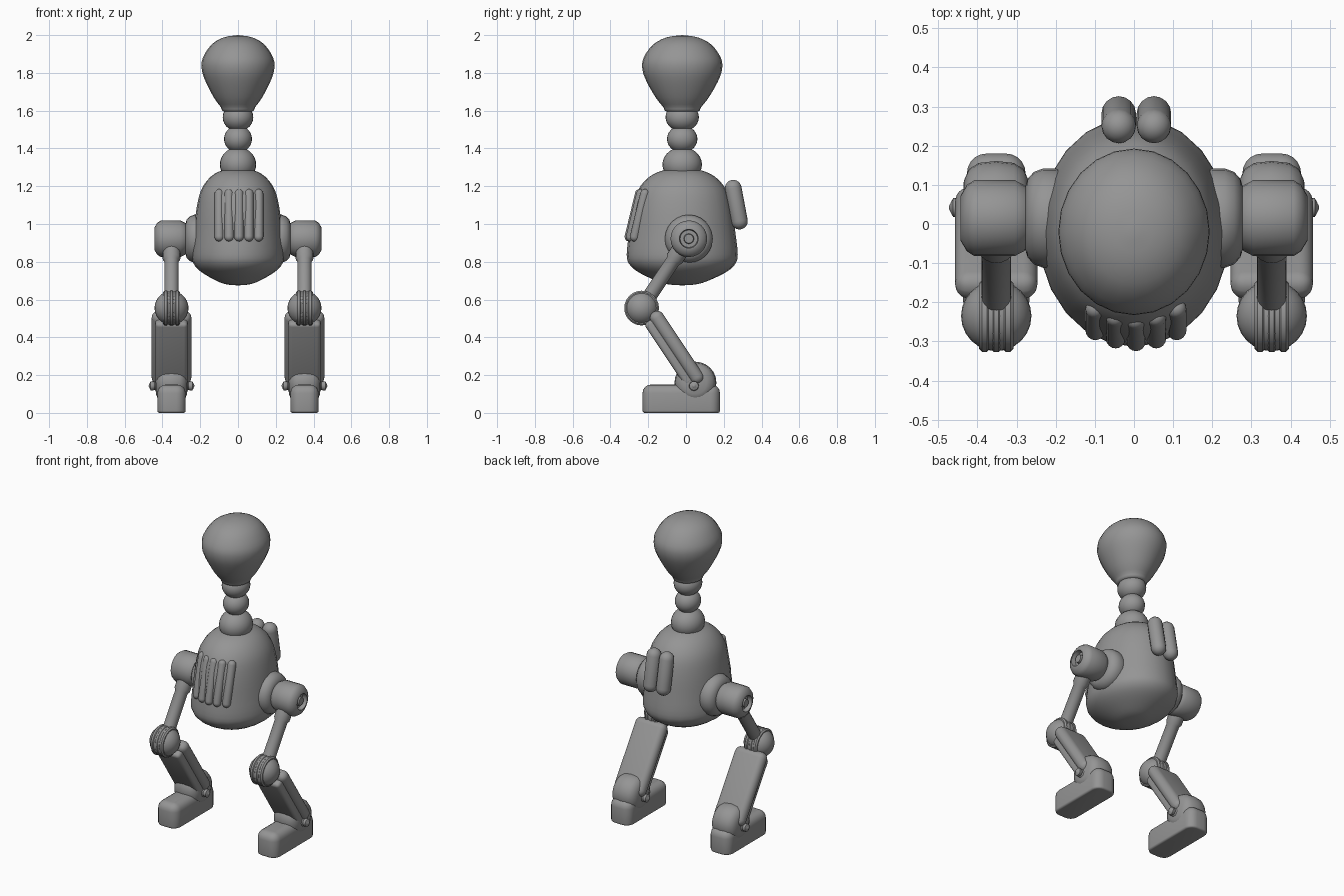
import bpy, bmesh, math
from mathutils import Matrix, Vector

cube = bpy.data.objects.get("Cube")
if cube:
    bpy.data.objects.remove(cube, do_unlink=True)

grey = bpy.data.materials.new("plain grey")
grey.use_nodes = True
GREY = (0.3, 0.3, 0.3, 1)
grey.diffuse_color = GREY
grey.node_tree.nodes["Principled BSDF"].inputs["Base Color"].default_value = GREY

LEG_X = 0.352
CENTRE_Y = -0.02


def finish(name, bm, matrix=Matrix(), mirror=False, angle=40):
    """Turn a bmesh into a smooth shaded object, optionally mirrored in x."""
    bm.transform(matrix)
    bmesh.ops.recalc_face_normals(bm, faces=bm.faces)
    mesh = bpy.data.meshes.new(name)
    bm.to_mesh(mesh)
    bm.free()
    mesh.materials.append(grey)
    obj = bpy.data.objects.new(name, mesh)
    bpy.context.collection.objects.link(obj)
    bpy.ops.object.select_all(action='DESELECT')
    obj.select_set(True)
    bpy.context.view_layer.objects.active = obj
    bpy.ops.object.shade_smooth_by_angle(angle=math.radians(angle))
    if mirror:
        obj.modifiers.new("mirror", 'MIRROR').use_mirror_merge = False
    return obj


def curve_through(points, steps=3):
    """Catmull-Rom curve through profile points."""
    p = [Vector(q) for q in points]
    p = [p[0]] + p + [p[-1]]
    out = []
    for a, b, c, d in zip(p, p[1:], p[2:], p[3:]):
        for i in range(steps):
            t = i / steps
            out.append(0.5 * (2 * b + (c - a) * t + (2 * a - 5 * b + 4 * c - d) * t ** 2
                              + (3 * b - a - 3 * c + d) * t ** 3))
    return out + [p[-1]]


def lathe(name, profile, matrix=Matrix(), sides=24, **kw):
    """Spin a (radius, height) profile about z."""
    bm = bmesh.new()
    verts = [bm.verts.new((max(r, 0), 0, z)) for r, z in profile]
    edges = [bm.edges.new(pair) for pair in zip(verts, verts[1:])]
    bmesh.ops.spin(bm, geom=verts + edges, cent=(0, 0, 0), axis=(0, 0, 1),
                   angle=math.tau, steps=sides, use_duplicate=False)
    bmesh.ops.remove_doubles(bm, verts=bm.verts, dist=0.0005)
    return finish(name, bm, matrix, **kw)


def along(a, b):
    """Matrix putting z along the line from a to b, starting at a."""
    a, b = Vector(a), Vector(b)
    return Matrix.Translation(a) @ (b - a).to_track_quat('Z', 'Y').to_matrix().to_4x4()


def capsule(name, a, b, r, sides=16, **kw):
    length = (Vector(b) - Vector(a)).length
    arc = [math.pi / 2 * i / 5 for i in range(6)]
    low = [(r * math.sin(t), -r * math.cos(t)) for t in arc]
    high = [(r * math.cos(t), length + r * math.sin(t)) for t in arc]
    return lathe(name, low + high, along(a, b), sides, **kw)


def ball(name, centre, size, **kw):
    bm = bmesh.new()
    bmesh.ops.create_uvsphere(bm, u_segments=24, v_segments=14, radius=1)
    return finish(name, bm, Matrix.Translation(centre) @ Matrix.Diagonal((*size, 1)), **kw)


def rounded_box(name, size, matrix, radius, mirror=True):
    bm = bmesh.new()
    bmesh.ops.create_cube(bm, size=1, matrix=Matrix.Diagonal((*size, 1)))
    bmesh.ops.bevel(bm, geom=bm.edges[:], offset=radius, segments=5, profile=0.5,
                    affect='EDGES', clamp_overlap=True)
    return finish(name, bm, matrix, mirror)


# Body, neck and head are lathed, slightly deeper than wide
oval = Matrix.Translation((0, CENTRE_Y, 0))
lathe("body", curve_through([(0, 0.675), (0.07, 0.682), (0.135, 0.71), (0.2, 0.75), (0.235, 0.79),
                             (0.245, 0.84), (0.235, 0.95), (0.22, 1.08), (0.195, 1.18),
                             (0.145, 1.25), (0.08, 1.285), (0, 1.295)]),
      oval @ Matrix.Diagonal((1, 1.2, 1, 1)), 24)
for part, z, r, h in (("lower", 1.315, 0.096, 0.092), ("middle", 1.45, 0.074, 0.072),
                      ("upper", 1.565, 0.081, 0.075)):
    ball(f"{part}_neck_ball", (0, CENTRE_Y, z), (r, r * 1.09, h))
lathe("head", curve_through([(0, 1.59), (0.075, 1.595), (0.092, 1.62), (0.128, 1.67), (0.172, 1.755),
                             (0.192, 1.82), (0.186, 1.88), (0.14, 1.95), (0.075, 1.988), (0, 2)]),
      oval @ Matrix.Diagonal((1, 1.1, 1, 1)), 24)

# Row of chest tubes and the pair of back tanks
for i in range(-2, 3):
    x, back = 0.005 + 0.052 * i, 0.007 * i * i
    capsule(f"chest_tube_{i + 3}", (x, -0.30 + back, 0.932), (x, -0.245 + back, 1.16), 0.025)
for side, x in (("left", 0.051), ("right", -0.039)):
    capsule(f"{side}_back_tank", (x, 0.283, 1.015), (x, 0.25, 1.19), 0.044)

# Shoulder-like hips with a socketed outer end
hip = along((0, 0.015, 0.922), (1, 0.015, 0.922))
lathe("hip_disc", [(0, 0.15), (0.115, 0.17), (0.127, 0.2), (0.127, 0.232), (0.118, 0.256),
                   (0.1, 0.272), (0.08, 0.278), (0, 0.278)], hip, mirror=True)
lathe("hip_drum", [(0, 0.265), (0.075, 0.27), (0.085, 0.282), (0.097, 0.305), (0.097, 0.408),
                   (0.085, 0.427), (0.058, 0.443), (0.05, 0.443), (0.046, 0.415), (0.027, 0.415),
                   (0.024, 0.436), (0, 0.436)], hip, mirror=True, angle=35)

# Upper leg rod with a collar
hip_end, knee = Vector((LEG_X, -0.005, 0.9)), Vector((LEG_X, -0.235, 0.555))
rod = (knee - hip_end).length
lathe("upper_leg", [(0, 0), (0.047, 0), (0.047, 0.1), (0.038, 0.115), (0.038, rod), (0, rod)],
      along(hip_end, knee), 20, mirror=True)

# Knee ball with three raised bands
ball("knee", knee, (0.09, 0.09, 0.09), mirror=True)
for i in (-1, 0, 1):
    lathe(f"knee_band_{i + 2}", [(0, -0.016), (0.084, -0.014), (0.092, -0.006), (0.092, 0.006),
                                 (0.084, 0.014), (0, 0.016)],
          along(knee + Vector((0.03 * i, 0, 0)), knee + Vector((0.03 * i + 1, 0, 0))),
          mirror=True)

# Lower leg: broad rounded shin, front plate and side rails
shin = (Matrix.Translation((LEG_X, -0.065, 0.335))
        @ Matrix.Rotation(math.atan2(0.2, 0.3), 4, 'X'))
rounded_box("shin", (0.21, 0.075, 0.45), shin @ Matrix.Translation((0, 0.02, 0)), 0.036)
rounded_box("shin_front_plate", (0.17, 0.07, 0.4),
            shin @ Matrix.Translation((0, -0.022, 0)), 0.02)

# Ankle drum, axle and bolts
ankle = Vector((LEG_X, 0.05, 0.16))
lathe("ankle", [(0, -0.085), (0.06, -0.083), (0.09, -0.07), (0.106, -0.045), (0.111, 0),
                (0.106, 0.045), (0.09, 0.07), (0.06, 0.083), (0, 0.085)],
      along(ankle, ankle + Vector((1, 0, 0))), mirror=True)
axle = Vector((LEG_X, 0.042, 0.143))
for end in (-1, 1):
    tip = axle + Vector((end * 0.105, 0, 0))
    capsule(f"ankle_axle_{end + 2}", axle, tip, 0.016, mirror=True)
    lathe(f"ankle_bolt_{end + 2}", [(0, 0), (0.034, 0), (0.028, 0.012), (0.02, 0.02), (0.025, 0.028),
                                    (0.024, 0.04), (0.012, 0.047), (0, 0.048)],
          along(axle + Vector((end * 0.07, 0, 0)), tip), 16, mirror=True)

# Foot: stadium plan with a rounded top and slightly eased sole
bm = bmesh.new()
bmesh.ops.create_cube(bm, size=1, matrix=Matrix.Translation((LEG_X, -0.025, 0.075))
                      @ Matrix.Diagonal((0.15, 0.41, 0.15, 1)))
upright = [e for e in bm.edges if abs(e.verts[0].co.z - e.verts[1].co.z) > 0.1]
bmesh.ops.bevel(bm, geom=upright, offset=0.05, segments=5, profile=0.5, affect='EDGES')
for top, radius in ((True, 0.045), (False, 0.012)):
    rim = [e for e in bm.edges if all((v.co.z > 0.149) if top else (v.co.z < 0.001) for v in e.verts)]
    bmesh.ops.bevel(bm, geom=rim, offset=radius, segments=4, profile=0.5, affect='EDGES')
finish("foot", bm, mirror=True)
